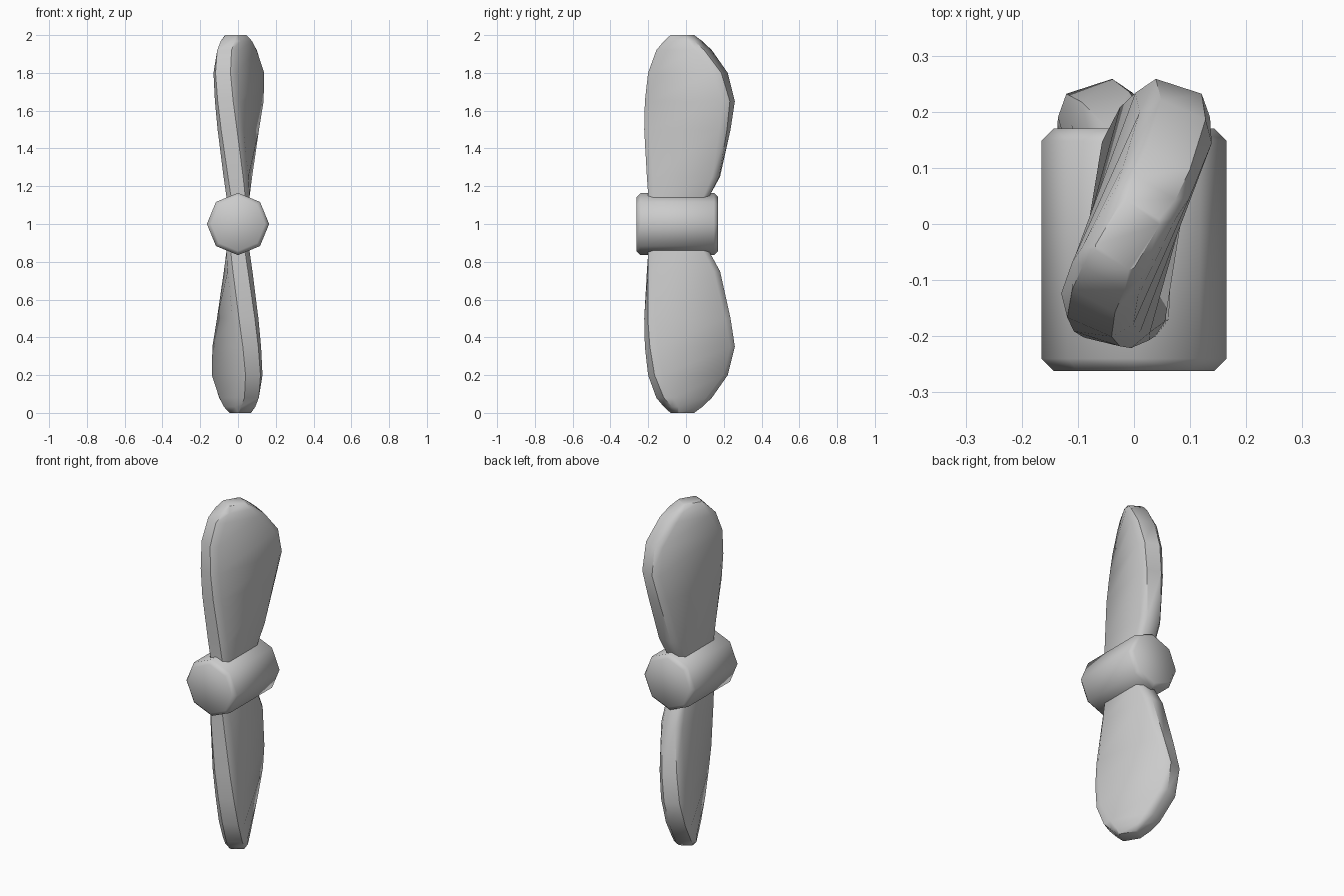
import bpy, bmesh, math

if "Cube" in bpy.data.objects:
    bpy.data.objects.remove(bpy.data.objects["Cube"])

def finish(bm, name, angle):
    bmesh.ops.recalc_face_normals(bm, faces=bm.faces[:])
    me = bpy.data.meshes.new(name)
    bm.to_mesh(me)
    bm.free()
    ob = bpy.data.objects.new(name, me)
    bpy.context.collection.objects.link(ob)
    bpy.ops.object.select_all(action='DESELECT')
    ob.select_set(True)
    bpy.context.view_layer.objects.active = ob
    bpy.ops.object.shade_smooth_by_angle(angle=math.radians(angle))
    return ob

def loft(bm, rings):
    loops = [[bm.verts.new(p) for p in r] for r in rings]
    n = len(loops[0])
    for a, b in zip(loops, loops[1:]):
        for i in range(n):
            bm.faces.new((a[i], a[(i + 1) % n], b[(i + 1) % n], b[i]))
    bm.faces.new(loops[0])
    bm.faces.new(loops[-1])

# Octagonal hub along y with chamfered ends
bm = bmesh.new()
loft(bm, [[(r * math.cos(k * math.pi / 4), y, 1 + r * math.sin(k * math.pi / 4)) for k in range(8)]
          for y, r in ((-0.262, 0.143), (-0.24, 0.165), (0.148, 0.165), (0.17, 0.143))])
finish(bm, "hub", 50)

# Blade stations: height, leading y, trailing y, half thickness, half edge width, edge inset
stations = [
    (1.05, -0.195, 0.08, 0.06, 0.038, 0.03),
    (1.15, -0.20, 0.125, 0.062, 0.038, 0.03),
    (1.25, -0.205, 0.178, 0.066, 0.04, 0.035),
    (1.50, -0.217, 0.232, 0.07, 0.043, 0.035),
    (1.65, -0.215, 0.258, 0.07, 0.043, 0.035),
    (1.80, -0.20, 0.222, 0.07, 0.043, 0.035),
    (1.92, -0.155, 0.132, 0.066, 0.043, 0.045),
    (1.968, -0.11, 0.075, 0.06, 0.043, 0.03),
    (2.00, -0.075, 0.03, 0.04, 0.034, 0.008),
]

def section(z, y0, y1, t, h, inset):
    # Chamfered rectangle, turned more towards the tip
    pts = [(-h, y0), (h, y0), (t, y0 + inset), (t, y1 - inset),
           (h, y1), (-h, y1), (-t, y1 - inset), (-t, y0 + inset)]
    a = math.radians(36) * max(0, z - 1.15)
    c, s = math.cos(a), math.sin(a)
    return [(x * c + y * s, y * c - x * s, z) for x, y in pts]

# Two blades, the lower one turned half a turn about the hub axis
for name, sgn in (("upper_blade", 1), ("lower_blade", -1)):
    bm = bmesh.new()
    loft(bm, [[(sgn * x, y, 1 + sgn * (z - 1)) for x, y, z in section(*st)] for st in stations])
    finish(bm, name, 50)
